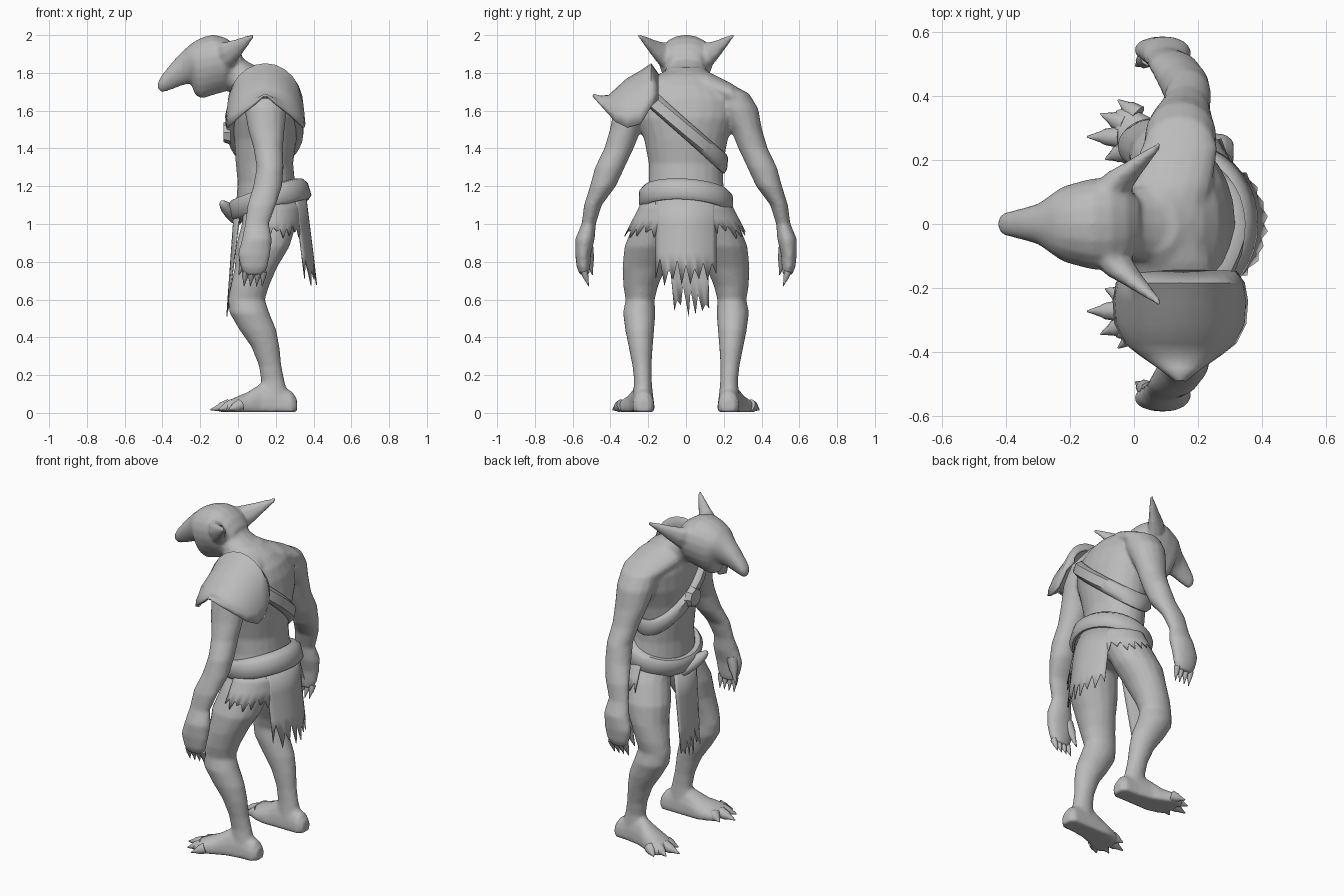
import bpy, bmesh, math, random
from mathutils import Vector, Matrix

if "Cube" in bpy.data.objects:
    bpy.data.objects.remove(bpy.data.objects["Cube"])

random.seed(4)
grey = bpy.data.materials.new("plain_grey")
grey.diffuse_color = (0.5, 0.5, 0.5, 1)
grey.use_nodes = True
grey.node_tree.nodes["Principled BSDF"].inputs["Base Color"].default_value = grey.diffuse_color


def finish(name, bm, angle=50, thick=0):
    bmesh.ops.recalc_face_normals(bm, faces=bm.faces)
    me = bpy.data.meshes.new(name)
    bm.to_mesh(me)
    bm.free()
    me.shade_smooth()
    me.set_sharp_from_angle(angle=math.radians(angle))
    me.materials.append(grey)
    ob = bpy.data.objects.new(name, me)
    bpy.context.collection.objects.link(ob)
    if thick:
        mod = ob.modifiers.new("thickness", 'SOLIDIFY')
        mod.thickness = thick
        mod.offset = 0
    return ob


def skin(bm, rings, closed_ring=True, closed_path=False, caps=False):
    """Bridge a list of point rows with quads."""
    vs = [[bm.verts.new(p) for p in r] for r in rings]
    n, m = len(vs[0]), len(vs)
    for i in range(m if closed_path else m - 1):
        for j in range(n if closed_ring else n - 1):
            k, i2 = (j + 1) % n, (i + 1) % m
            bm.faces.new((vs[i][j], vs[i][k], vs[i2][k], vs[i2][j]))
    if caps:
        bm.faces.new(vs[0])
        bm.faces.new(vs[-1][::-1])


def loft(bm, secs, axes, s=1, n=16, floor=-1, taper=0):
    """Elliptic sections (x, y, z, radius a, radius b) along the two given axes."""
    a, b = Vector(axes[0]), Vector(axes[1])
    rings = []
    for x, y, z, ra, rb in secs:
        ring = []
        for i in range(n):
            t = 2 * math.pi * i / n
            side = math.sin(t) * (1 + taper * math.cos(t))
            p = Vector((x, y, z)) + a * ra * math.cos(t) + b * rb * side
            ring.append((p.x, p.y * s, max(p.z, floor)))
        rings.append(ring)
    skin(bm, rings, caps=True)


def spike(name, p, q, r, s=1):
    """Claw from p to q with a full, rounded base."""
    p, q = Vector(p), Vector(q)
    d = (q - p).normalized()
    u = d.orthogonal().normalized()
    bm = bmesh.new()
    loft(bm, [(*p, r, r), (*p.lerp(q, .45), r * .75, r * .75), (*p.lerp(q, .6), r * .5, r * .5),
              (*q, r * .08, r * .08)], (u, d.cross(u)), s, 8)
    finish(name, bm)


def band(name, edge, half, thick, n=36):
    """Closed rounded strap: edge(t, h) gives position and outward direction at height offset h."""
    rings = []
    for i in range(n):
        ring = []
        for h, o in ((-1, -.01), (-1, .3 * thick), (-.6, thick), (.6, thick), (1, .3 * thick), (1, -.02)):
            p, out = edge(2 * math.pi * i / n, h * half)
            ring.append(p + out * o)
        rings.append(ring)
    bm = bmesh.new()
    skin(bm, rings, closed_path=True)
    finish(name, bm, 50)


def flap(name, edge, cols, short, long):
    """Hanging cloth: edge(u) gives top and lowest points; hem is torn."""
    rows = [[], [], [], []]
    mid = (short + long) / 2
    for i in range(cols):
        top, low = (Vector(p) for p in edge(i / (cols - 1)))
        low.z = long
        z = random.uniform(short, mid) if i % 2 else random.uniform(mid, long)
        hem = top.lerp(low, (top.z - short - .02) / (top.z - long))
        bot = top.lerp(low, (top.z - z) / (top.z - long))
        for row, p in zip(rows, (top, top.lerp(hem, .5), hem, bot)):
            row.append(p)
    bm = bmesh.new()
    skin(bm, rows, closed_ring=False)
    finish(name, bm, 50, .006)


XY = ((1, 0, 0), (0, 1, 0))
XZ = ((1, 0, 0), (0, 0, 1))
ZY = ((0, 0, 1), (0, 1, 0))
body = bmesh.new()

# Torso and neck
torso = [(.165, 0, .97, .11, .15), (.165, 0, 1.03, .15, .20), (.168, 0, 1.11, .178, .215),
         (.15, 0, 1.22, .152, .197), (.14, 0, 1.32, .152, .197), (.145, 0, 1.45, .165, .222),
         (.14, 0, 1.56, .177, .262), (.13, 0, 1.66, .167, .275), (.118, 0, 1.73, .15, .22),
         (.095, 0, 1.785, .122, .15), (.06, 0, 1.83, .075, .085)]
loft(body, torso, XY, n=24)
loft(body, [(.13, 0, 1.73, .09, .15), (.06, 0, 1.755, .10, .13), (0, 0, 1.785, .11, .115),
            (-.04, 0, 1.81, .112, .108), (-.10, 0, 1.83, .11, .10)], ZY)

# Head with long snout: x, top, bottom, half width
head = [(-.425, 1.748, 1.715, .018), (-.405, 1.785, 1.695, .035), (-.35, 1.855, 1.712, .048),
        (-.30, 1.908, 1.732, .062), (-.25, 1.953, 1.745, .097), (-.225, 1.97, 1.68, .114),
        (-.19, 1.988, 1.664, .125), (-.13, 2.003, 1.683, .14), (-.07, 1.988, 1.70, .143),
        (-.02, 1.955, 1.75, .115), (.02, 1.905, 1.80, .07)]
loft(body, [(x, 0, (t + b) / 2, (t - b) / 2, w) for x, t, b, w in head], ZY, n=20, taper=.22)

for s in (1, -1):
    # Pointed ears
    loft(body, [(-.085, .075, 1.89, .075, .06), (-.05, .13, 1.90, .068, .048),
                (-.005, .172, 1.932, .048, .032), (.085, .252, 2.0, .009, .009)],
         ((-.25, 0, .97), (.75, -.65, 0)), s, 8)

    # Sloping shoulders
    loft(body, [(.085, 0, 1.75, .13, .085), (.11, .12, 1.73, .135, .075), (.143, .24, 1.685, .12, .06),
                (.147, .33, 1.625, .085, .055)], XZ, s)

    # Arms and hands
    loft(body, [(.138, .21, 1.73, .09, .05), (.142, .245, 1.69, .11, .09),
                (.146, .275, 1.61, .113, .108), (.15, .32, 1.5, .097, .083), (.16, .355, 1.4, .078, .078),
                (.17, .403, 1.3, .072, .079), (.157, .44, 1.2, .077, .069), (.125, .493, 1.1, .076, .047),
                (.10, .515, 1.0, .064, .038), (.10, .535, .92, .08, .052), (.085, .545, .84, .087, .042),
                (.085, .543, .77, .072, .036), (.085, .537, .73, .05, .024)], XY, s)
    for x in (.04, .073, .106, .136):
        spike("finger_claw", (x, .54, .75), (x - .008, .515, .67), .019, s)
    spike("thumb_claw", (.05, .525, .88), (.005, .495, .73), .034, s)

    # Legs, bent at the knee
    loft(body, [(.17, .10, 1.12, .14, .10), (.165, .155, 1.0, .145, .124), (.13, .198, .88, .143, .128),
                (.095, .222, .77, .112, .115), (.062, .24, .67, .102, .092), (.045, .243, .6, .098, .077),
                (.06, .248, .53, .106, .086), (.105, .245, .44, .098, .077), (.145, .24, .35, .075, .064),
                (.17, .233, .25, .06, .051), (.184, .228, .17, .062, .047), (.19, .228, .08, .08, .055)], XY, s)

    # Feet with splayed clawed toes
    loft(body, [(.312, .225, .035, .04, .035), (.285, .225, .03, .085, .057), (.20, .228, .03, .13, .06),
                (.12, .235, .03, .125, .068), (.05, .25, .03, .08, .085), (-.01, .272, .03, .055, .095),
                (-.06, .28, .025, .037, .08)], ZY, s, floor=.004)
    for base, tip in (((.01, .34), (-.05, .388)), ((-.03, .314), (-.105, .345)),
                      ((-.045, .272), (-.147, .273)), ((-.03, .228), (-.09, .203))):
        spike("toe_claw", (*base, .04), (*tip, .016), .034, s)

    # Torn hip cloth
    def hip(u):
        t = math.radians(20 + 78 * u)
        c, q = math.cos(t), s * math.sin(t)
        return (.167 + .185 * c, .23 * q, 1.12), (.155 + .195 * c, .333 * q, 1)
    flap("hip_cloth", hip, 15, 1.01, .92)

# Fuse the body parts into one smooth skin
skin_ob = finish("body", body)
mod = skin_ob.modifiers.new("fuse", 'REMESH')
mod.mode = 'VOXEL'
mod.voxel_size = .011
mod.use_smooth_shade = True
mod = skin_ob.modifiers.new("soften", 'SMOOTH')
mod.factor = .5
mod.iterations = 4


# Diagonal chest strap wrapped around the torso
def torso_at(z):
    for lo, hi in zip(torso, torso[1:]):
        if lo[2] <= z <= hi[2]:
            f = (z - lo[2]) / (hi[2] - lo[2])
            return [lo[i] + f * (hi[i] - lo[i]) for i in (0, 3, 4)]


def strap_edge(t, h):
    y = 0
    for _ in range(25):
        xc, rx, ry = torso_at(1.5 + h - .9 * y)
        y = .5 * y + .5 * ry * math.sin(t)
    return (Vector((xc + rx * math.cos(t), y, 1.5 + h - .9 * y)),
            Vector((math.cos(t), .6 * math.sin(t), 0)))


def belt_edge(t, h):
    x, y = .167 + .182 * math.cos(t), .218 * math.sin(t)
    return Vector((x - .3 * h, y, 1.07 + .33 * x - .06 * y + h)), Vector((math.cos(t), math.sin(t), 0))


band("chest_strap", strap_edge, .056, .034)
band("belt", belt_edge, .055, .03)

# Strap disc and belt ornament
bm = bmesh.new()
bmesh.ops.create_cone(bm, cap_ends=True, segments=8, radius1=.065, radius2=.052, depth=.035,
                      matrix=Matrix.Translation((-.058, .01, 1.485)) @ Matrix.Rotation(-math.pi / 2, 4, 'Y'))
finish("strap_disc", bm, 30)
bm = bmesh.new()
turn = Vector((-.05, -.08, .06)).to_track_quat('Z', 'X').to_matrix().to_4x4()
bmesh.ops.create_uvsphere(bm, u_segments=12, v_segments=8, radius=1,
                          matrix=Matrix.Translation((-.04, -.01, 1.06)) @ turn @ Matrix.Diagonal((.035, .035, .11, 1)))
finish("belt_ornament", bm)

# Front and back loincloth
flap("back_cloth", lambda u: ((.358 - .06 * (2 * u - 1) ** 2, .32 * (u - .5), 1.15),
                              (.418 - .06 * (2 * u - 1) ** 2, .32 * (u - .5), .8)), 15, .83, .67)
flap("front_cloth", lambda u: ((-.02 + .03 * (2 * u - 1) ** 2, .22 * (u - .5), 1.06),
                               (-.062, .035 + .18 * (u - .5), .6)), 11, .68, .47)

# Shoulder plate: arches of y, top, bottom, half width, ending in an upturned tip
rows = []
for y, top, bot, w in ((-.15, 1.79, 1.66, .17), (-.185, 1.844, 1.62, .195), (-.24, 1.805, 1.53, .205),
                       (-.31, 1.765, 1.51, .20), (-.37, 1.71, 1.54, .17), (-.405, 1.678, 1.58, .125),
                       (-.45, 1.672, 1.63, .06), (-.49, 1.682, 1.675, .01)):
    rows.append([(.145 - w * math.cos(t), y, bot + (top - bot) * max(math.sin(t), 0))
                 for t in (math.pi * i / 12 for i in range(13))])
bm = bmesh.new()
skin(bm, rows, closed_ring=False)
finish("shoulder_plate", bm, 50, .014)
